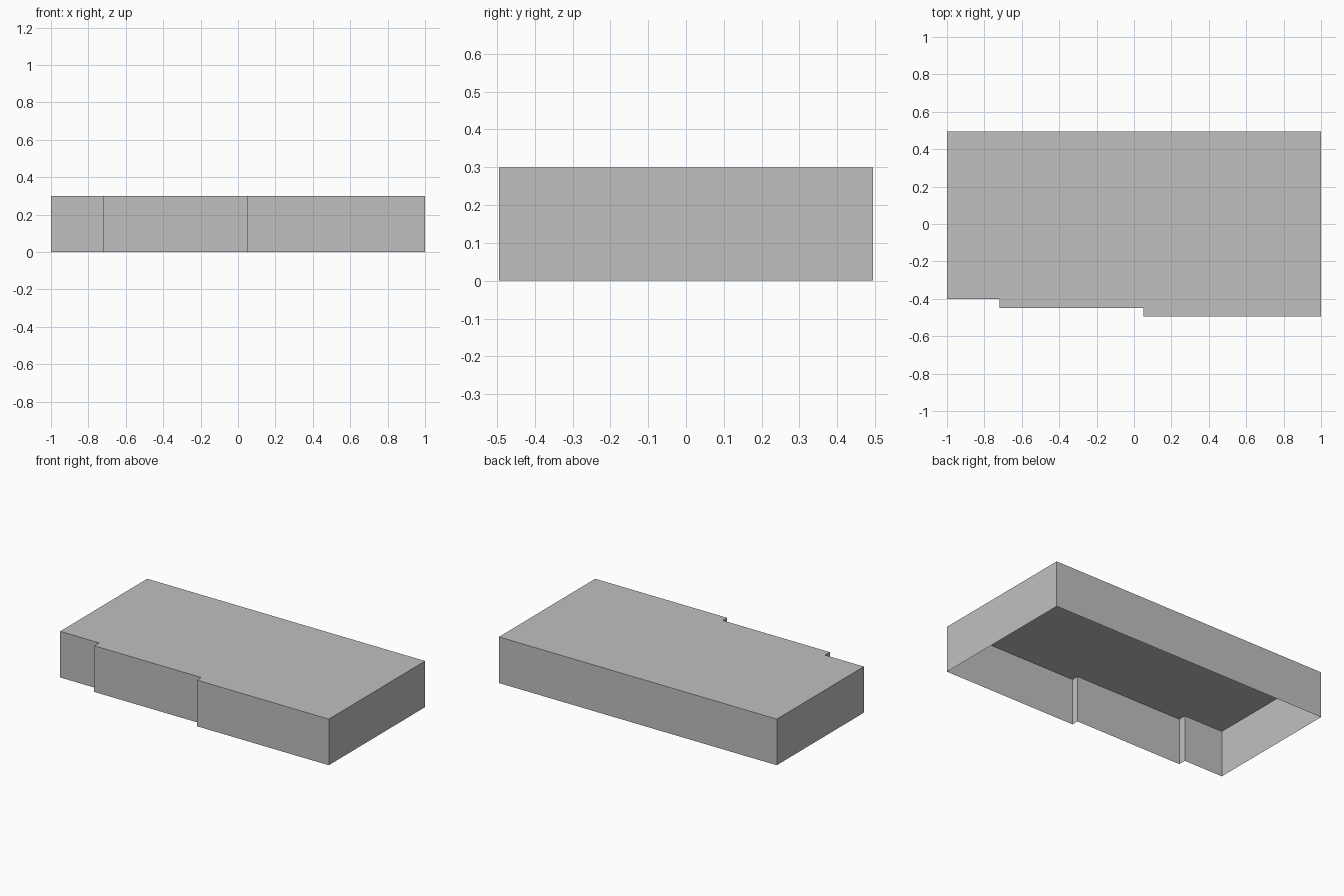
import bpy
import bmesh

if "Cube" in bpy.data.objects:
    bpy.data.objects.remove(bpy.data.objects["Cube"], do_unlink=True)

HEIGHT = 0.3
BACK = 0.495

# Single flat grey
grey = bpy.data.materials.new("light_grey")
grey.use_nodes = True
colour = (0.53, 0.53, 0.53, 1)
grey.diffuse_color = colour
grey.node_tree.nodes["Principled BSDF"].inputs["Base Color"].default_value = colour

# Outline: straight back and sides, front stepping forward in three bays
bays = [(-1, -0.72, -0.40), (-0.72, 0.05, -0.45), (0.05, 1, -0.495)]
outline = [(x, y) for left, right, y in bays for x in (left, right)]
outline += [(1, BACK), (-1, BACK)]

# Flat roof with thin walls dropped from its edge, open underneath
bm = bmesh.new()
roof = bm.faces.new([bm.verts.new((x, y, HEIGHT)) for x, y in outline])
walls = bmesh.ops.extrude_edge_only(bm, edges=list(roof.edges))
lower = [v for v in walls["geom"] if isinstance(v, bmesh.types.BMVert)]
bmesh.ops.translate(bm, verts=lower, vec=(0, 0, -HEIGHT))
bmesh.ops.recalc_face_normals(bm, faces=list(bm.faces))
roof.normal_update()
if roof.normal.z < 0:
    bmesh.ops.reverse_faces(bm, faces=list(bm.faces))

mesh = bpy.data.meshes.new("stepped_block_shell")
bm.to_mesh(mesh)
bm.free()
mesh.materials.append(grey)
block = bpy.data.objects.new("stepped_block_shell", mesh)
bpy.context.collection.objects.link(block)
